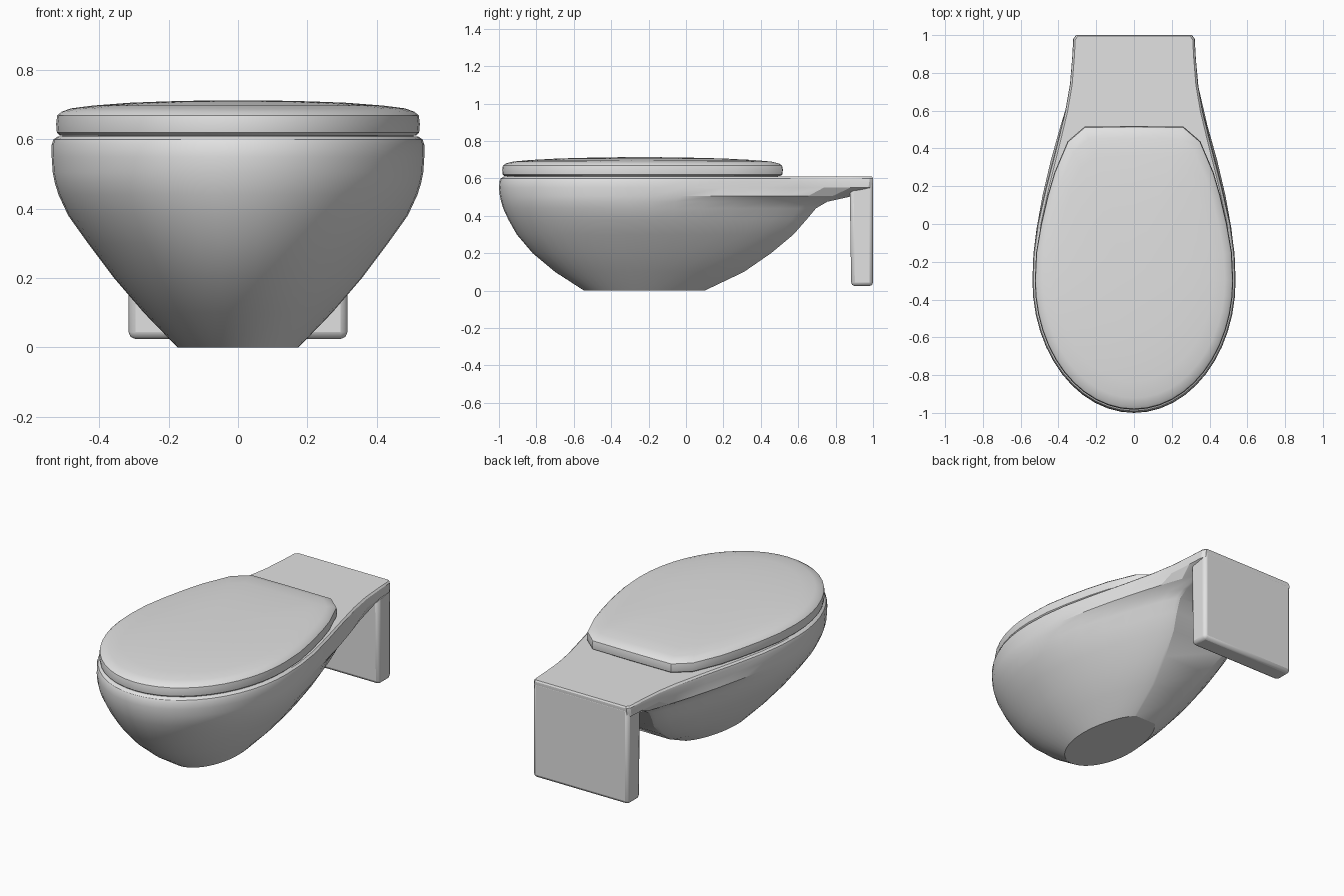
import bpy, bmesh, math

cube = bpy.data.objects.get("Cube")
if cube:
    bpy.data.objects.remove(cube, do_unlink=True)

ceramic = bpy.data.materials.new("white_ceramic")
ceramic.use_nodes = True
ceramic.diffuse_color = (0.76, 0.76, 0.76, 1)
ceramic.node_tree.nodes["Principled BSDF"].inputs["Base Color"].default_value = (0.76, 0.76, 0.76, 1)


def finish(name, bm, angle):
    """Turn a bmesh into a smooth shaded object."""
    bmesh.ops.recalc_face_normals(bm, faces=bm.faces)
    mesh = bpy.data.meshes.new(name)
    bm.to_mesh(mesh)
    bm.free()
    mesh.materials.append(ceramic)
    obj = bpy.data.objects.new(name, mesh)
    bpy.context.collection.objects.link(obj)
    bpy.ops.object.select_all(action="DESELECT")
    obj.select_set(True)
    bpy.context.view_layer.objects.active = obj
    bpy.ops.object.shade_smooth_by_angle(angle=math.radians(angle))
    return obj


def front_arc(w, y_front, y_mid, n=12):
    """Quarter ellipse from the front tip to the widest point."""
    return [(w * math.sin(a), y_mid - (y_mid - y_front) * math.cos(a))
            for a in (math.pi / 2 * i / n for i in range(n + 1))]


def mirrored(half):
    """Close a +x half outline that starts on the centre line."""
    left = [(-x, y) for x, y in reversed(half[1:]) if x > 1e-6]
    return half + left


def loft(name, rings, angle):
    """Skin a stack of (outline, z) rings and cap both ends."""
    bm = bmesh.new()
    loops = [[bm.verts.new((x, y, z)) for x, y in ring] for ring, z in rings]
    for a, b in zip(loops, loops[1:]):
        for i in range(len(a)):
            j = (i + 1) % len(a)
            bm.faces.new((a[i], a[j], b[j], b[i]))
    bm.faces.new(loops[0])
    bm.faces.new(loops[-1])
    return finish(name, bm, angle)


# Bowl: stacked outlines that change from a blunt round back to a straight neck
NECK = [(0.11, 0.99), (0.23, 0.95), (0.38, 0.867), (0.54, 0.767), (0.69, 0.677),
        (0.8, 0.63), (0.91, 0.608), (0.985, 0.598), (1, 0.57)]


def bowl_outline(y_front, y_mid, y_back, w, neck):
    half = front_arc(w, y_front, y_mid)
    for t, f in NECK:
        blunt = math.sqrt(1 - (0.93 * t) ** 2)
        half.append((w * (neck * f + (1 - neck) * blunt), y_mid + (y_back - y_mid) * t))
    return mirrored(half)


# height, front, widest point, back, half width, neck blend
LAYERS = [
    (0, -0.545, -0.24, 0.1, 0.175, 0.1),
    (0.1, -0.7, -0.25, 0.31, 0.272, 0.15),
    (0.2, -0.82, -0.26, 0.455, 0.358, 0.25),
    (0.3, -0.905, -0.27, 0.575, 0.433, 0.35),
    (0.38, -0.95, -0.28, 0.645, 0.49, 0.45),
    (0.44, -0.978, -0.29, 0.695, 0.518, 0.5),
    (0.475, -0.988, -0.3, 0.755, 0.529, 0.45),
    (0.505, -0.995, -0.3, 0.89, 0.535, 0.45),
    (0.55, -1, -0.3, 0.995, 0.538, 1),
    (0.585, -0.997, -0.3, 1, 0.538, 1),
    (0.6, -0.99, -0.3, 1, 0.533, 1),
    (0.609, -0.975, -0.3, 0.995, 0.52, 1),
]
loft("bowl", [(bowl_outline(*l[1:]), l[0]) for l in LAYERS], 25)

# Seat and domed lid share one outline with cut back corners
lid_half = front_arc(0.523, -0.98, -0.3) + [
    (0.516, -0.15), (0.49, 0), (0.455, 0.15), (0.42, 0.27), (0.35, 0.435), (0.26, 0.513), (0, 0.515)]
lid_outline = mirrored(lid_half)


def scaled(s):
    return [(x * s, (y + 0.25) * s - 0.25) for x, y in lid_outline]


loft("seat", [(scaled(0.97), 0.6), (scaled(0.97), 0.625)], 35)
loft("lid", [(scaled(s), z) for s, z in [
    (0.985, 0.612), (1, 0.62), (1.004, 0.645), (0.998, 0.669), (0.975, 0.68), (0.92, 0.69),
    (0.8, 0.698), (0.6, 0.706), (0.4, 0.71), (0.15, 0.713)]], 30)

# Wall plate: slab below the end of the neck, slightly thinner towards the bottom
bm = bmesh.new()
bmesh.ops.create_cube(bm, size=1)
for v in bm.verts:
    front_y = 0.875 if v.co.z > 0 else 0.883
    v.co.x *= 0.632
    v.co.y = 1 if v.co.y > 0 else front_y
    v.co.z = 0.312 + v.co.z * 0.576
plate = finish("wall_plate", bm, 40)
bevel = plate.modifiers.new("soft_edges", "BEVEL")
bevel.width = 0.02
bevel.segments = 2
